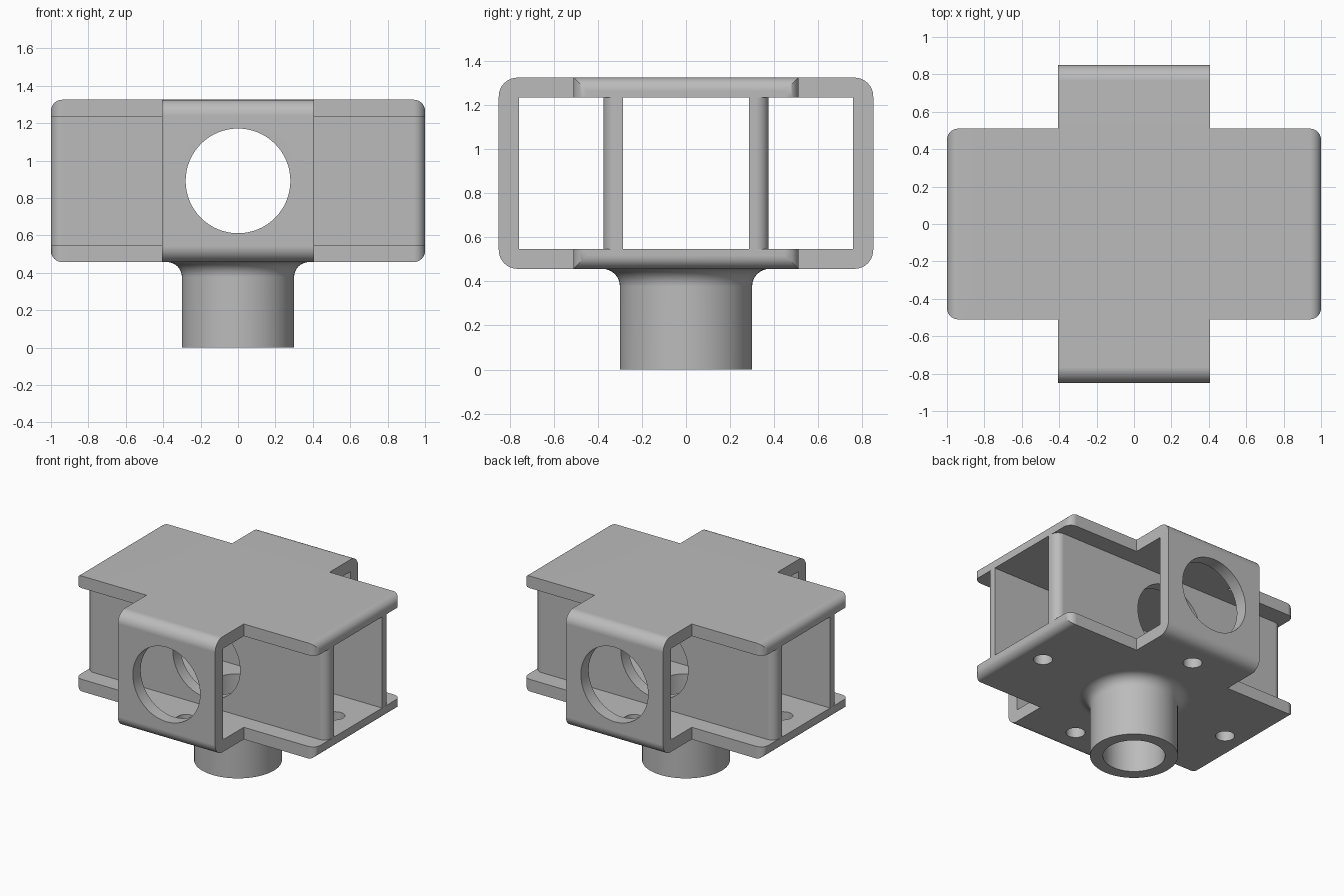
import bpy, bmesh, math
from mathutils import Matrix

if "Cube" in bpy.data.objects:
    bpy.data.objects.remove(bpy.data.objects["Cube"])

grey = bpy.data.materials.new("plain_grey")
grey.use_nodes = True
grey.diffuse_color = (0.5, 0.5, 0.5, 1)
grey.node_tree.nodes["Principled BSDF"].inputs["Base Color"].default_value = (0.5, 0.5, 0.5, 1)

BOTTOM, TOP = 0.457, 1.325
PLATE = 0.091
LOW, HIGH = BOTTOM + PLATE, TOP - PLATE
MID = (BOTTOM + TOP) / 2


def finish(name, bm):
    bmesh.ops.recalc_face_normals(bm, faces=bm.faces)
    mesh = bpy.data.meshes.new(name)
    bm.to_mesh(mesh)
    bm.free()
    mesh.materials.append(grey)
    ob = bpy.data.objects.new(name, mesh)
    bpy.context.collection.objects.link(ob)
    return ob


def block(name, x, y, z0, z1, axis=None, radius=0.0):
    """Box of half sizes x, y between two heights; edges along axis are rounded."""
    bm = bmesh.new()
    bmesh.ops.create_cube(bm, size=1)
    for v in bm.verts:
        v.co.x *= 2 * x
        v.co.y *= 2 * y
        v.co.z = v.co.z * (z1 - z0) + (z0 + z1) / 2
    if axis is not None:
        edges = [e for e in bm.edges
                 if abs((e.verts[0].co - e.verts[1].co).normalized()[axis]) > 0.9]
        bmesh.ops.bevel(bm, geom=edges, offset=radius, segments=8,
                        profile=0.5, affect='EDGES')
    return finish(name, bm)


def cylinder(name, radius, depth, centre, turn=0.0):
    bm = bmesh.new()
    bmesh.ops.create_cone(bm, cap_ends=True, segments=64, radius1=radius, radius2=radius,
                          depth=depth,
                          matrix=Matrix.Translation(centre) @ Matrix.Rotation(turn, 4, 'X'))
    return finish(name, bm)


def combine(target, tool, operation):
    bpy.context.view_layer.objects.active = target
    mod = target.modifiers.new("cut", 'BOOLEAN')
    mod.solver = 'EXACT'
    mod.operation = operation
    mod.object = tool
    bpy.ops.object.modifier_apply(modifier=mod.name)
    bpy.data.objects.remove(tool)


# Upper and lower wing plates, rounded in plan and in elevation
body = block("cross_bracket", 1, 0.51, BOTTOM, TOP, 2, 0.06)
combine(body, block("end_rounding", 1, 0.7, BOTTOM, TOP, 1, 0.06), 'INTERSECT')
combine(body, block("plate_gap", 1.2, 0.8, LOW, HIGH), 'DIFFERENCE')

# Pair of long inner walls with rounded outer ends
walls = block("inner_walls", 1, 0.375, LOW - 0.03, HIGH + 0.03, 2, 0.06)
combine(walls, block("channel", 1.2, 0.285, LOW - 0.1, HIGH + 0.1), 'DIFFERENCE')
combine(body, walls, 'UNION')

# Crosswise loop carrying the front and back walls
loop = block("cross_loop", 0.405, 0.85, BOTTOM, TOP, 0, 0.085)
combine(loop, block("loop_opening", 0.6, 0.757, LOW, HIGH), 'DIFFERENCE')
combine(body, loop, 'UNION')

# Round socket flaring into the lower plate
flare = 0.08
profile = [(0, 0), (0.3, 0)]
for i in range(9):
    a = math.pi / 2 * i / 8
    profile.append((0.3 + flare * (1 - math.cos(a)), BOTTOM - flare + flare * math.sin(a)))
profile += [(0.3 + flare, BOTTOM + 0.03), (0, BOTTOM + 0.03)]
bm = bmesh.new()
verts = [bm.verts.new((r, 0, z)) for r, z in profile]
edges = [bm.edges.new(pair) for pair in zip(verts, verts[1:])]
bmesh.ops.spin(bm, geom=verts + edges, cent=(0, 0, 0), axis=(0, 0, 1),
               angle=math.tau, steps=64)
bmesh.ops.remove_doubles(bm, verts=bm.verts, dist=0.0001)
combine(body, finish("socket", bm), 'UNION')

# Socket bore, cross bore through all four walls, and four bolt holes
combine(body, cylinder("bore", 0.212, 0.9, (0, 0, 0.35)), 'DIFFERENCE')
combine(body, cylinder("cross_bore", 0.28, 2, (0, 0, MID), math.pi / 2), 'DIFFERENCE')
for x, y in ((0.81, 0), (-0.81, 0), (0, 0.62), (0, -0.62)):
    combine(body, cylinder("bolt_hole", 0.065, 0.3, (x, y, LOW - PLATE / 2)), 'DIFFERENCE')

# Smooth the fillets and bores, keep flat faces crisp
for ob in bpy.context.selected_objects:
    ob.select_set(False)
body.select_set(True)
bpy.context.view_layer.objects.active = body
bpy.ops.object.shade_smooth_by_angle(angle=math.radians(30))
weighted = body.modifiers.new("even_shading", 'WEIGHTED_NORMAL')
weighted.keep_sharp = True
